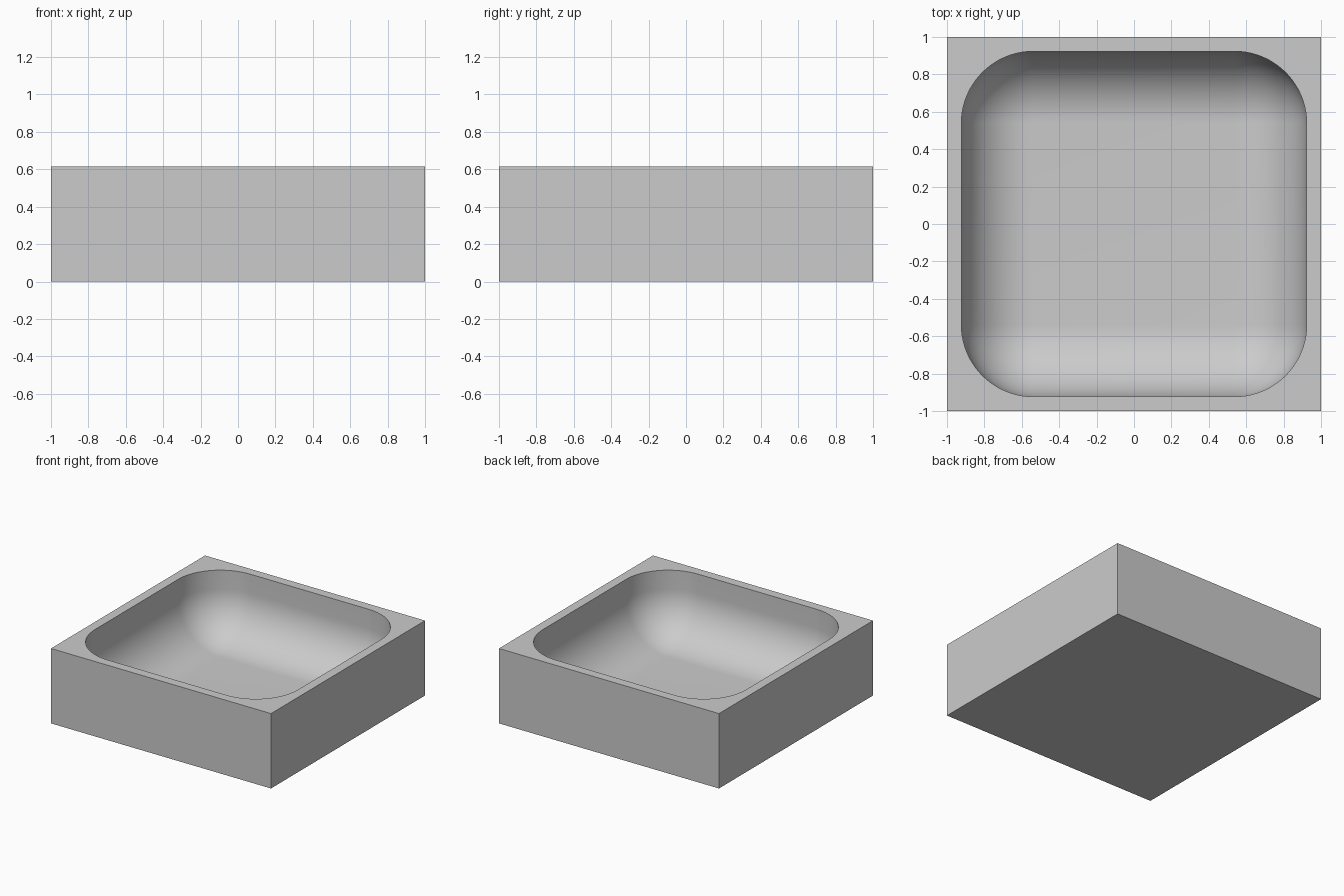
import bpy, bmesh, math

cube = bpy.data.objects.get("Cube")
if cube:
    bpy.data.objects.remove(cube, do_unlink=True)

UNIT = 2 / 26            # wall thickness, all sizes are multiples of it
HALF, HEIGHT = 13 * UNIT, 8 * UNIT
RADIUS = 5 * UNIT        # same rounding for the corners and the floor edge
CORE = 12 * UNIT - RADIUS
FLOOR = UNIT
STEPS = 20
SIGNS = [(1, 1), (-1, 1), (-1, -1), (1, -1)]

bm = bmesh.new()


def square(z):
    return [bm.verts.new((sx * HALF, sy * HALF, z)) for sx, sy in SIGNS]


def rounded_ring(radius, z):
    """Rounded square: four corner arcs around the fixed core corners."""
    ring = []
    for q, (sx, sy) in enumerate(SIGNS):
        for i in range(STEPS + 1):
            a = (q + i / STEPS) * math.pi / 2
            ring.append(bm.verts.new((sx * CORE + radius * math.cos(a),
                                      sy * CORE + radius * math.sin(a), z)))
    return ring


def bridge(a, b):
    n = len(a)
    for i in range(n):
        j = (i + 1) % n
        bm.faces.new((a[i], a[j], b[j], b[i]))


# Outer block
bottom, top = square(0), square(HEIGHT)
bm.faces.new(bottom[::-1])
bridge(bottom, top)

# Basin: straight wall, then a quarter-round down to the flat floor
rings = [rounded_ring(RADIUS, HEIGHT)]
for i in range(STEPS + 1):
    a = i / STEPS * math.pi / 2
    rings.append(rounded_ring(RADIUS * math.cos(a),
                              FLOOR + RADIUS * (1 - math.sin(a))))
for upper, lower in zip(rings, rings[1:]):
    bridge(upper, lower)
per = STEPS + 1
bm.faces.new([rings[-1][q * per] for q in range(4)])

# Flat rim between the square outline and the basin opening
rim = rings[0]
for q in range(4):
    arc = rim[q * per:(q + 1) * per]
    for p, r in zip(arc, arc[1:]):
        bm.faces.new((top[q], r, p))
    following = (q + 1) % 4
    bm.faces.new((top[q], top[following], rim[following * per], arc[-1]))

bmesh.ops.remove_doubles(bm, verts=bm.verts[:], dist=1e-5)
bmesh.ops.recalc_face_normals(bm, faces=bm.faces[:])
mesh = bpy.data.meshes.new("basin_block")
bm.to_mesh(mesh)
bm.free()
basin = bpy.data.objects.new("basin_block", mesh)
bpy.context.collection.objects.link(basin)

# Plain grey material
grey = bpy.data.materials.new("light_grey")
grey.use_nodes = True
colour = (0.6, 0.6, 0.6, 1)
grey.diffuse_color = colour
grey.node_tree.nodes["Principled BSDF"].inputs["Base Color"].default_value = colour
mesh.materials.append(grey)

# Smooth basin, sharp block edges and rim
bpy.ops.object.select_all(action='DESELECT')
basin.select_set(True)
bpy.context.view_layer.objects.active = basin
bpy.ops.object.shade_smooth_by_angle(angle=math.radians(30))
